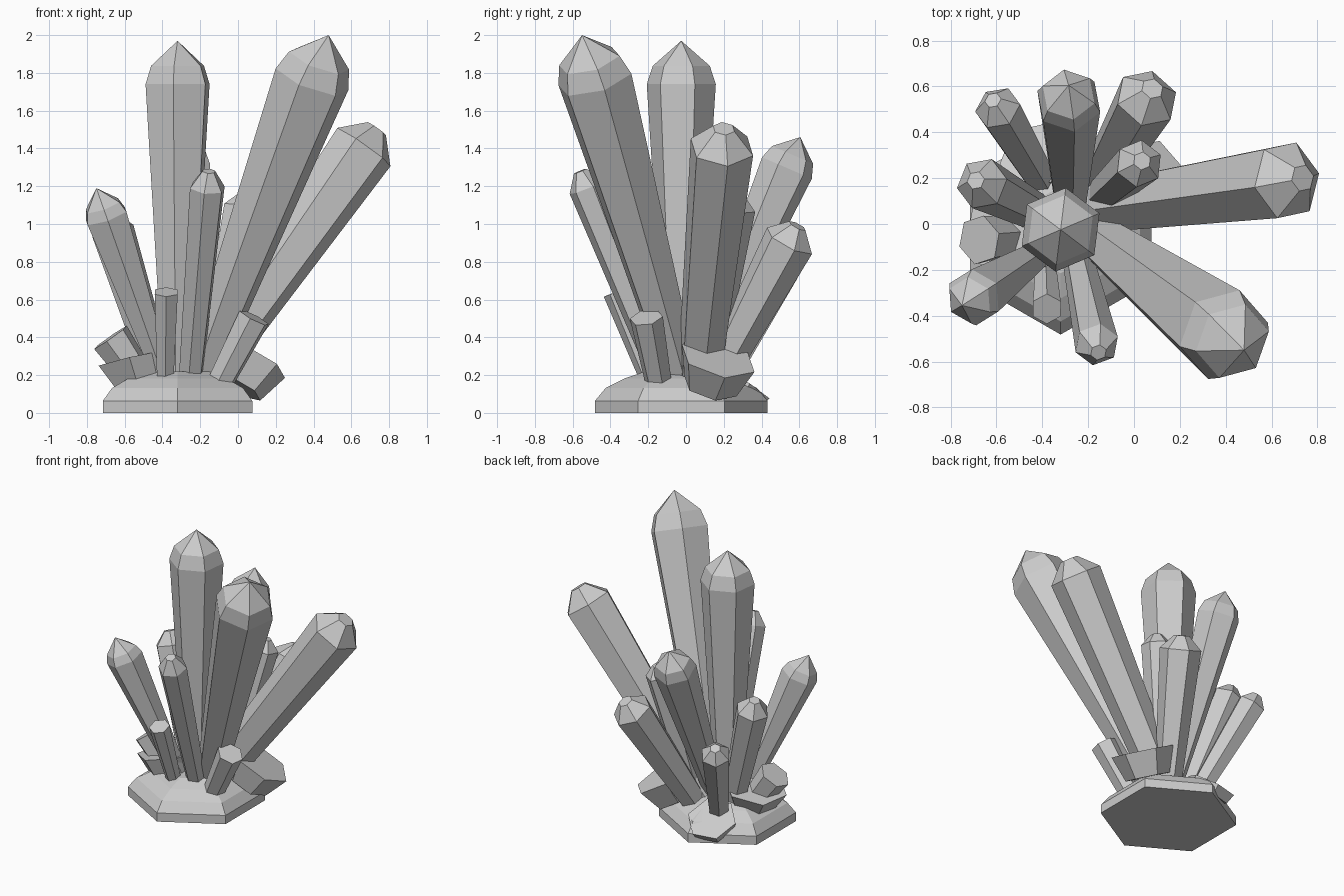
import bpy, bmesh, math
from mathutils import Vector

if "Cube" in bpy.data.objects:
    bpy.data.objects.remove(bpy.data.objects["Cube"])


def prism(name, base, tip, profile, spin=0):
    """Six-sided solid along base->tip; profile = (fraction along axis, radius)."""
    base, tip = Vector(base), Vector(tip)
    axis = (tip - base).normalized()
    v = (Vector((0, 1, 0)) - axis * axis.y).normalized()
    u = v.cross(axis)
    bm = bmesh.new()
    rings = []
    for t, r in profile:
        c = base.lerp(tip, t)
        if r == 0:
            rings.append([bm.verts.new(c)])
            continue
        ring = []
        for i in range(6):
            a = math.radians(60 * i + spin)
            ring.append(bm.verts.new(c + (v * math.cos(a) + u * math.sin(a)) * r))
        rings.append(ring)
    for lo, hi in zip(rings, rings[1:]):
        for i in range(6):
            j = (i + 1) % 6
            if len(hi) == 1:
                bm.faces.new((lo[i], lo[j], hi[0]))
            else:
                bm.faces.new((lo[i], lo[j], hi[j], hi[i]))
    for ring in (rings[0], rings[-1]):
        if len(ring) > 1:
            bm.faces.new(ring)
    bmesh.ops.recalc_face_normals(bm, faces=bm.faces)
    me = bpy.data.meshes.new(name)
    bm.to_mesh(me)
    bm.free()
    ob = bpy.data.objects.new(name, me)
    bpy.context.collection.objects.link(ob)
    return ob


# Stepped rock base
prism("rock_base", (-.32, -.025, 0), (-.32, -.025, .22),
      [(0, .457), (.29, .457), (.6, .4), (.83, .3), (1, .19)])

# Pointed crystals: base, tip, width factor, shoulder fraction, spin
pointed = [
    ("tall_center_crystal", (-.32, -.025, .2), (-.32, -.025, 1.97), 1, .87, 7),
    ("tall_front_crystal", (-.2, -.03, .2), (.48, -.55, 2.0), 1, .87, 15),
    ("rear_crystal", (-.28, .06, .2), (-.285, .605, 1.46), 1.02, .87, -10),
    ("left_crystal", (-.40, -.12, .2), (-.75, -.355, 1.19), 1.12, .85, 0),
]
for name, b, t, w, s, spin in pointed:
    k = (Vector(t) - Vector(b)).length
    prism(name, b, t, [(-.04, .046 * k * w), (s, .104 * k * w),
                       (s + .055, .086 * k * w), (1, 0)], spin)

# Blunt crystals: base, tip, base radius, shoulder radius, cap radius, shoulder fraction, spin
blunt = [
    ("right_crystal", (-.18, .07, .2), (.735, .2, 1.505), .115, .176, .06, .925, 20),
    ("front_thin_crystal", (-.25, -.13, .2), (-.155, -.56, 1.28), .065, .098, .036, .92, 8),
    ("rear_right_crystal", (-.16, .17, .2), (.08, .59, .99), .09, .14, .05, .9, 18),
    ("rear_inner_crystal", (-.15, .11, .2), (.035, .275, 1.15), .075, .105, .04, .93, 8),
    ("left_rear_crystal", (-.42, .05, .2), (-.69, .19, 1.05), .08, .115, .04, .9, 20),
    ("rear_left_crystal", (-.41, .2, .17), (-.615, .54, .81), .07, .102, .037, .9, 20),
]
for name, b, t, r0, r1, r2, s, spin in blunt:
    prism(name, b, t, [(-.05, r0), (s, r1), (1, r2)], spin)

# Flat-topped stubs and broken chunks: base, tip, base radius, top radius, spin
stubs = [
    ("front_stub", (-.385, -.19, .17), (-.38, -.37, .64), .05, .07, 0),
    ("right_stub", (-.11, -.14, .13), (.085, -.21, .505), .07, .09, 10),
    ("left_stub", (-.48, -.05, .12), (-.675, -.07, .4), .08, .11, 15),
    ("right_chunk", (-.01, .13, .14), (.07, .17, .29), .15, .21, 20),
    ("left_chunk", (-.5, -.05, .13), (-.535, -.04, .29), .14, .22, 10),
    ("rear_plate", (-.41, .265, .09), (-.42, .3, .15), .15, .17, 15),
]
for name, b, t, r0, r1, spin in stubs:
    prism(name, b, t, [(0, r0), (1, r1)], spin)
